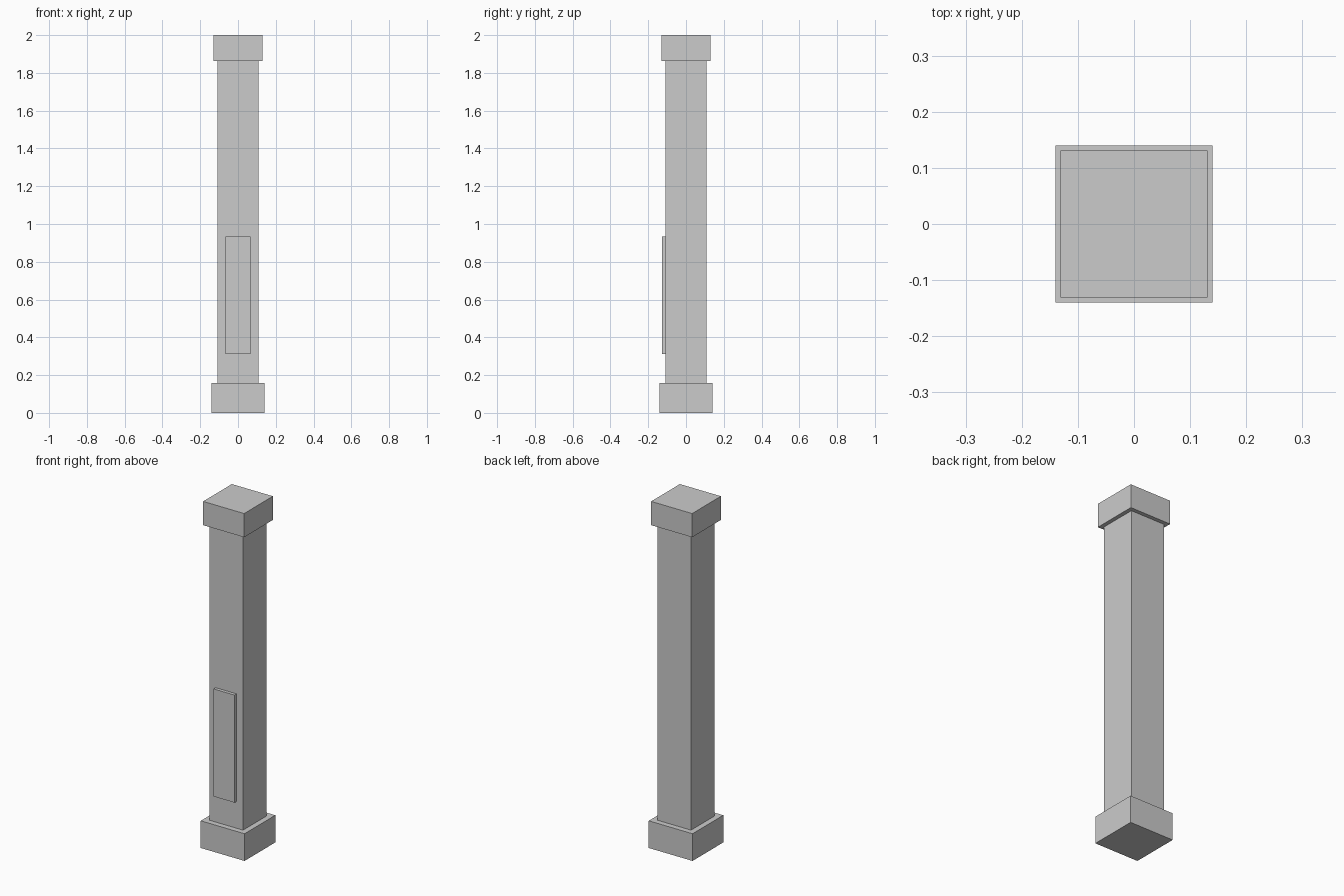
import bpy

if "Cube" in bpy.data.objects:
    bpy.data.objects.remove(bpy.data.objects["Cube"])


def box(name, x, y, z):
    """Add a box spanning the given (min, max) ranges."""
    spans = (x, y, z)
    bpy.ops.mesh.primitive_cube_add(size=1, location=[(a + b) / 2 for a, b in spans])
    obj = bpy.context.object
    obj.name = name
    obj.scale = [b - a for a, b in spans]
    bpy.ops.object.transform_apply(location=False, rotation=False, scale=True)
    return obj


BASE, SHAFT, CAP = 0.14, 0.108, 0.131   # half widths
BASE_TOP, CAP_BOTTOM, HEIGHT = 0.157, 1.863, 2.0

# Square column: plinth, shaft and capital
for name, half, z in (
    ("base", BASE, (0, BASE_TOP)),
    ("shaft", SHAFT, (BASE_TOP, CAP_BOTTOM)),
    ("cap", CAP, (CAP_BOTTOM, HEIGHT)),
):
    box(name, (-half, half), (-half, half), z)

# Raised panel on the front face
box("front_panel", (-0.067, 0.067), (-0.127, -SHAFT), (0.312, 0.933))
